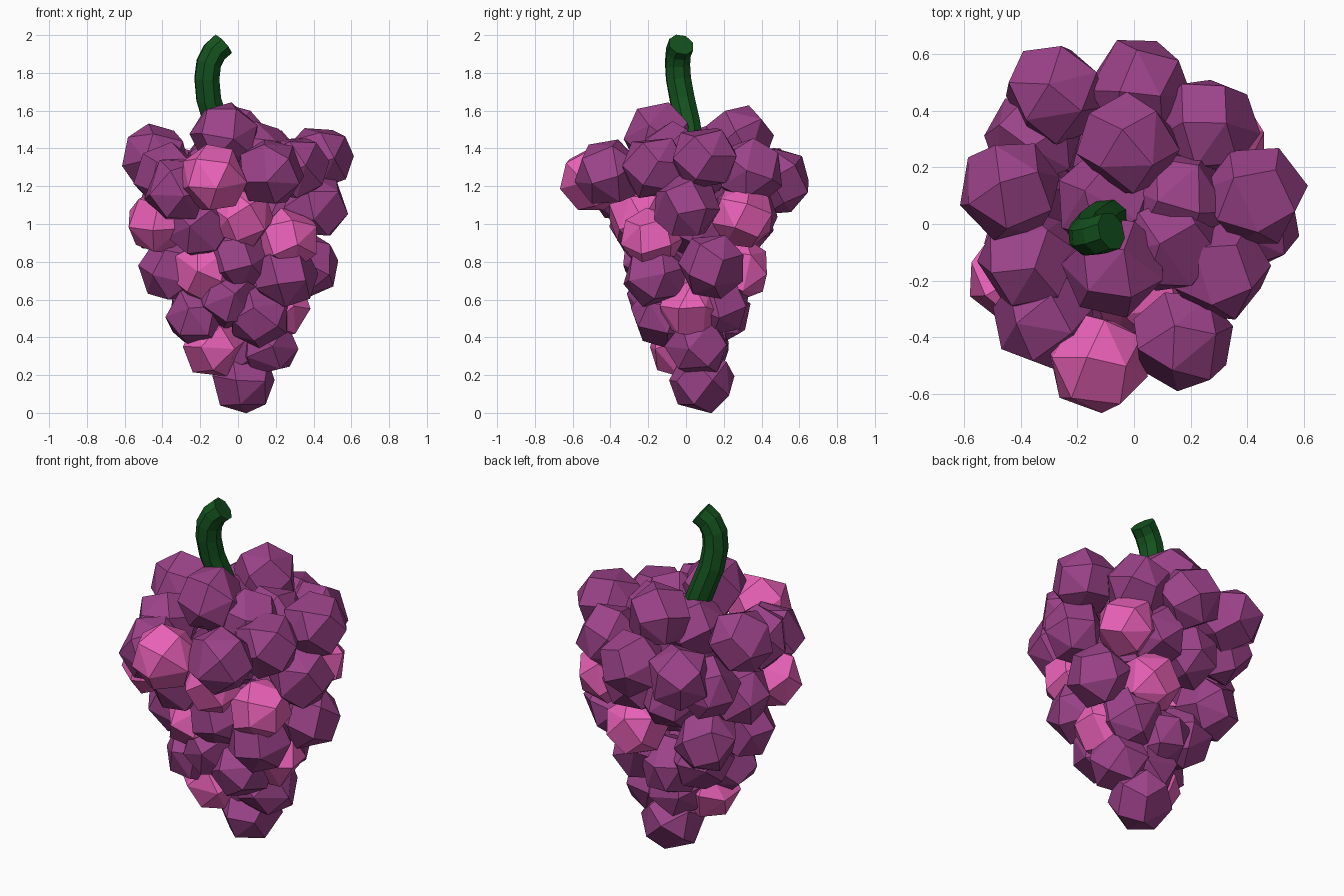
import bpy, bmesh, math, random
from mathutils import Vector, Quaternion

if "Cube" in bpy.data.objects:
    bpy.data.objects.remove(bpy.data.objects["Cube"])

random.seed(11)


def material(name, rgb):
    m = bpy.data.materials.new(name)
    m.diffuse_color = (*rgb, 1)
    m.use_nodes = True
    m.node_tree.nodes["Principled BSDF"].inputs["Base Color"].default_value = m.diffuse_color
    return m


purple = material("purple_skin", (0.33, 0.055, 0.25))
pink = material("pink_skin", (0.82, 0.12, 0.48))
green = material("stem_green", (0.007, 0.085, 0.013))


# One faceted berry: hull of evenly spread points, randomly turned
def berry(name, centre, radius, mat, count=16):
    turn = Quaternion([random.gauss(0, 1) for _ in range(4)]).normalized()
    bm = bmesh.new()
    for i in range(count):
        z = 1 - (2 * i + 1) / count
        a = i * math.pi * (3 - math.sqrt(5))
        s = math.sqrt(1 - z * z)
        p = Vector((s * math.cos(a), s * math.sin(a), z))
        bm.verts.new(Vector(centre) + (turn @ p) * radius)
    bmesh.ops.convex_hull(bm, input=bm.verts)
    bmesh.ops.dissolve_limit(bm, angle_limit=math.radians(14), verts=bm.verts, edges=bm.edges)
    bmesh.ops.recalc_face_normals(bm, faces=bm.faces)
    mesh = bpy.data.meshes.new(name)
    bm.to_mesh(mesh)
    bm.free()
    mesh.materials.append(mat)
    bpy.context.collection.objects.link(bpy.data.objects.new(name, mesh))


# Berry centres by tier, with the tier's radius
top = [(-.28, .46, 1.22), (.02, .48, 1.23), (.26, .34, 1.28), (-.02, .28, 1.45),
       (-.44, .12, 1.35), (.43, .10, 1.35), (-.37, -.13, 1.25), (-.07, -.15, 1.47),
       (.12, -.07, 1.36), (.30, -.16, 1.30), (.17, -.41, 1.27), (-.32, -.33, 1.18),
       (-.10, .08, 1.33), (.16, .09, 1.33)]
middle = [(-.35, .30, 1.12), (.41, .0, 1.09), (-.21, -.23, .99), (-.40, .08, 1.01),
          (-.12, .29, 1.0), (.11, .31, 1.05), (.0, .0, 1.1), (.36, .14, .78),
          (-.35, -.04, .76), (.25, -.16, .73), (.0, -.17, .82), (-.30, .24, .77),
          (.0, .05, .85), (.20, .08, .98)]
bottom = [(-.05, -.14, .61), (-.21, -.08, .51), (.11, -.12, .52), (-.20, .14, .60),
          (-.03, .17, .53), (.16, .17, .58), (.15, .06, .36), (-.01, .08, .37),
          (.025, .085, .168)]
blush = [(-.13, -.49, 1.24), (.30, .30, 1.04), (.02, -.25, 1.04), (.27, -.18, .92),
         (-.42, -.19, 1.01), (.13, .28, .76), (-.18, -.15, .75), (.22, .02, .56),
         (-.13, -.03, .35)]

for label, points, radius, mat in (("top_berry", top, .187, purple),
                                   ("middle_berry", middle, .182, purple),
                                   ("bottom_berry", bottom, .178, purple)):
    for p in points:
        berry(label, p, radius, mat)
for p in blush:
    berry("pink_berry", p, .186 if p[2] > 1.2 else .174, pink)

# Curved eight-sided stem
curve = bpy.data.curves.new("stem", 'CURVE')
curve.dimensions = '3D'
curve.bevel_depth = 0.07
curve.bevel_resolution = 2
curve.use_fill_caps = True
path = [(-.05, .04, 1.33), (-.115, .01, 1.53), (-.155, -.02, 1.66), (-.165, -.04, 1.77),
        (-.155, -.045, 1.85), (-.125, -.04, 1.91), (-.08, -.025, 1.95)]
spline = curve.splines.new('POLY')
spline.points.add(len(path) - 1)
for point, co in zip(spline.points, path):
    point.co = (*co, 1)
spline.use_smooth = False
curve.materials.append(green)
bpy.context.collection.objects.link(bpy.data.objects.new("stem", curve))
